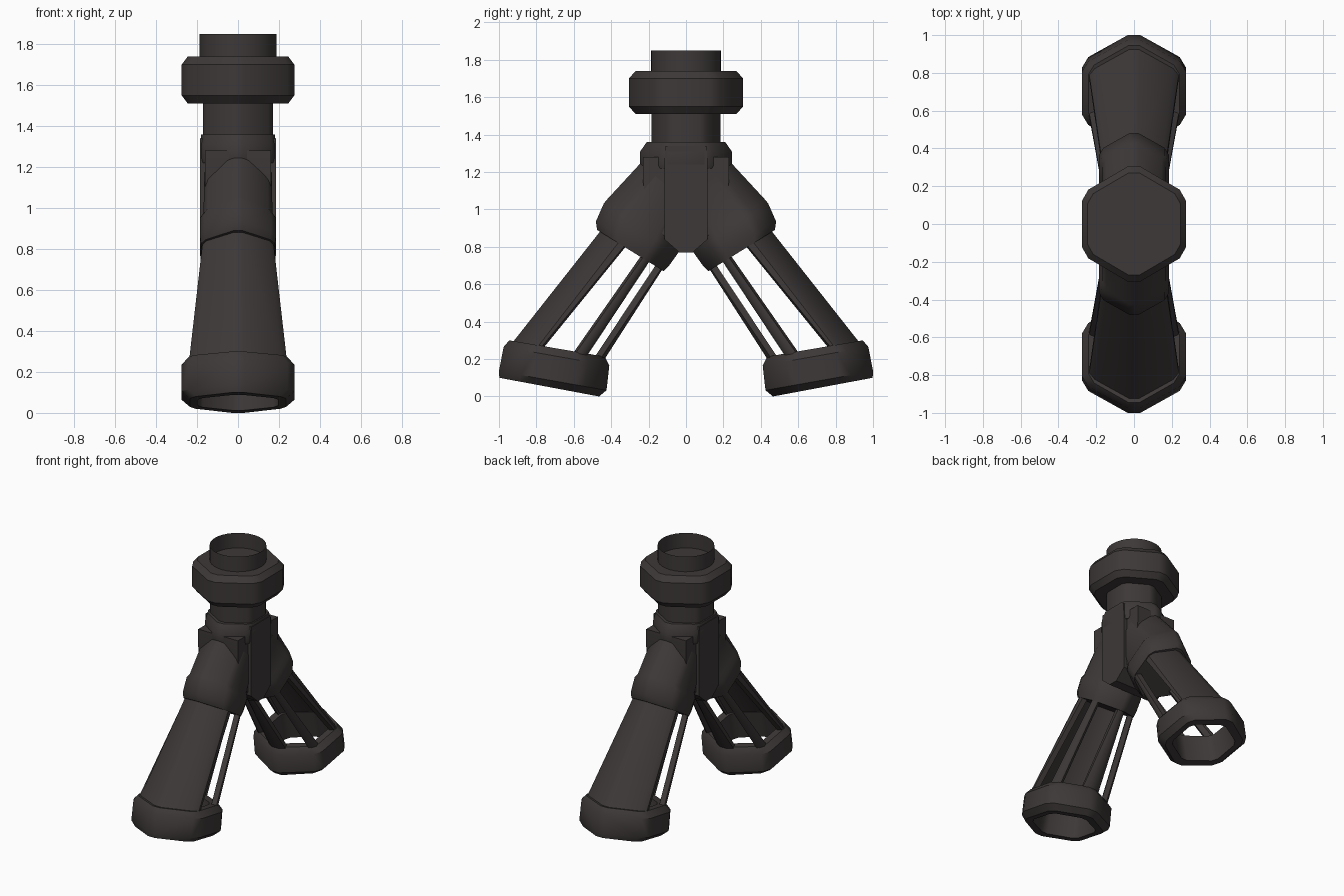
import bpy, bmesh
from mathutils import Vector

if "Cube" in bpy.data.objects:
    bpy.data.objects.remove(bpy.data.objects["Cube"])

mat = bpy.data.materials.new("dark_brown_grey")
mat.diffuse_color = (0.047, 0.040, 0.039, 1)
mat.use_nodes = True
mat.node_tree.nodes["Principled BSDF"].inputs["Base Color"].default_value = mat.diffuse_color


def finish(name, bm, angle=0.62, normals=True):
    if normals:
        bmesh.ops.recalc_face_normals(bm, faces=bm.faces)
    me = bpy.data.meshes.new(name)
    bm.to_mesh(me)
    bm.free()
    me.materials.append(mat)
    me.shade_smooth()
    me.set_sharp_from_angle(angle=angle)
    ob = bpy.data.objects.new(name, me)
    bpy.context.collection.objects.link(ob)
    return ob


def hex_corners(outer, inner, w, s=1):
    """Six corners of a hexagon spanning two (y, z) points, w = half width in x."""
    o, i = Vector((0, outer[0] * s, outer[1])), Vector((0, inner[0] * s, inner[1]))
    c, r = (o + i) / 2, (o - i) / 2 / 0.94
    x = Vector((w, 0, 0))
    return [c + r, c + x + r / 2, c + x - r / 2, c - r, c - x - r / 2, c - x + r / 2]


def hex_section(*args):
    """Hexagon with its six corners cut, 12 points."""
    p = hex_corners(*args)
    out = []
    for k in range(6):
        out += [p[k].lerp(p[k - 1], 0.12), p[k].lerp(p[(k + 1) % 6], 0.12)]
    return out


def loft(name, sections, ring=False):
    bm = bmesh.new()
    rows = [[bm.verts.new(p) for p in s] for s in sections]
    n = len(rows[0])
    pairs = list(zip(rows, rows[1:]))
    if ring:
        pairs.append((rows[-1], rows[0]))
    else:
        bm.faces.new(rows[0])
        bm.faces.new(rows[-1])
    for a, b in pairs:
        for k in range(n):
            bm.faces.new((a[k], a[(k + 1) % n], b[(k + 1) % n], b[k]))
    return finish(name, bm)


def level(y, z, w):
    return hex_section((y, z), (-y, z), w)


def prism(name, half_profile, w):
    """Mirrored (y, z) outline extruded from -w to w in x."""
    pts = half_profile + [(-y, z) for y, z in reversed(half_profile)]
    bm = bmesh.new()
    f = bm.faces.new([bm.verts.new((-w, y, z)) for y, z in pts])
    g = bmesh.ops.extrude_face_region(bm, geom=[f])
    bmesh.ops.translate(bm, vec=(2 * w, 0, 0),
                        verts=[v for v in g["geom"] if isinstance(v, bmesh.types.BMVert)])
    return finish(name, bm)


def strips(name, top, bottom, paths):
    """Thick strips running down a tapered hexagonal tube (open panels between)."""
    t = 0.035
    th, bh = hex_corners(*top), hex_corners(*bottom)
    tc, bc = sum(th, Vector()) / 6, sum(bh, Vector()) / 6
    bm = bmesh.new()

    def at(h, u):
        k = int(u // 1)
        return h[k % 6].lerp(h[(k + 1) % 6], u - k)

    for us_top, us_bottom in paths:
        rows = []
        for h, c, us in ((th, tc, us_top), (bh, bc, us_bottom)):
            out = [at(h, u) for u in us]
            inn = [p + (c - p) * t / (p - c).length for p in out]
            rows.append([bm.verts.new(p) for p in out + inn[::-1]])
        a, b = rows
        n = len(a)
        for k in range(n):
            bm.faces.new((a[k], a[(k + 1) % n], b[(k + 1) % n], b[k]))
        bm.faces.new(a)
        bm.faces.new(b)
    return finish(name, bm)


def around(k, a, c=0.12):
    """Perimeter positions of a strut around corner k, softened at the corner."""
    return [k - a, k - min(c, a / 2), k + min(c, a / 2), k + a]


# upper collar, pipe and neck
loft("collar", [level(.27, 1.51, .245), level(.305, 1.55, .275),
                level(.305, 1.70, .275), level(.27, 1.74, .245)])
bm = bmesh.new()
bmesh.ops.create_cone(bm, cap_ends=False, segments=32, radius1=.187, radius2=.187, depth=.13)
bmesh.ops.translate(bm, vec=(0, 0, 1.785), verts=bm.verts)
finish("top_pipe", bm)
loft("neck", [level(.185, 1.30, .17), level(.185, 1.53, .17)])

# body block, core and side plate
loft("shoulder_block", [level(.24, 1.22, .18), level(.245, 1.24, .185),
                        level(.245, 1.31, .185), level(.21, 1.36, .18)])
prism("body_core", [(.04, .775), (.20, .95), (.23, 1.15), (.23, 1.28)], .16)
prism("side_plate", [(.035, .77), (.115, .84), (.115, 1.25), (.11, 1.34)], .185)

# two legs
for s, side in ((1, "back"), (-1, "front")):
    loft(side + "_socket", [
        hex_section((.475, .89), (.12, .67), .18, s),
        hex_section((.482, .935), (.09, .70), .185, s),
        hex_section((.44, 1.03), (.04, .77), .185, s),
        hex_section((.425, 1.05), (.03, .80), .168, s),
        hex_section((.245, 1.245), (-.05, 1.0), .165, s)])

    # outer shell, two side struts and the inner ridge strut
    shell_t = [-1.3, -1.12, -.88, -.12, .12, .88, 1.12, 1.3]
    shell_b = [-1.14, -1.07, -.88, -.12, .12, .88, 1.07, 1.14]
    strips(side + "_leg",
           ((.445, .90), (.125, .69), .172, s), ((.93, .285), (.435, .20), .238, s),
           [(shell_t, shell_b),
            (around(2, .13), around(2, .16)),
            (around(4, .13), around(4, .16)),
            (around(3, .15), around(3, .28))])

    loft(side + "_foot_ring", [
        hex_section((.998, .10), (.465, .0), .235, s),
        hex_section((1.0, .135), (.425, .033), .275, s),
        hex_section((.975, .265), (.41, .165), .275, s),
        hex_section((.945, .30), (.435, .213), .24, s),
        hex_section((.885, .285), (.49, .22), .19, s),
        hex_section((.935, .088), (.525, .012), .195, s)], ring=True)
